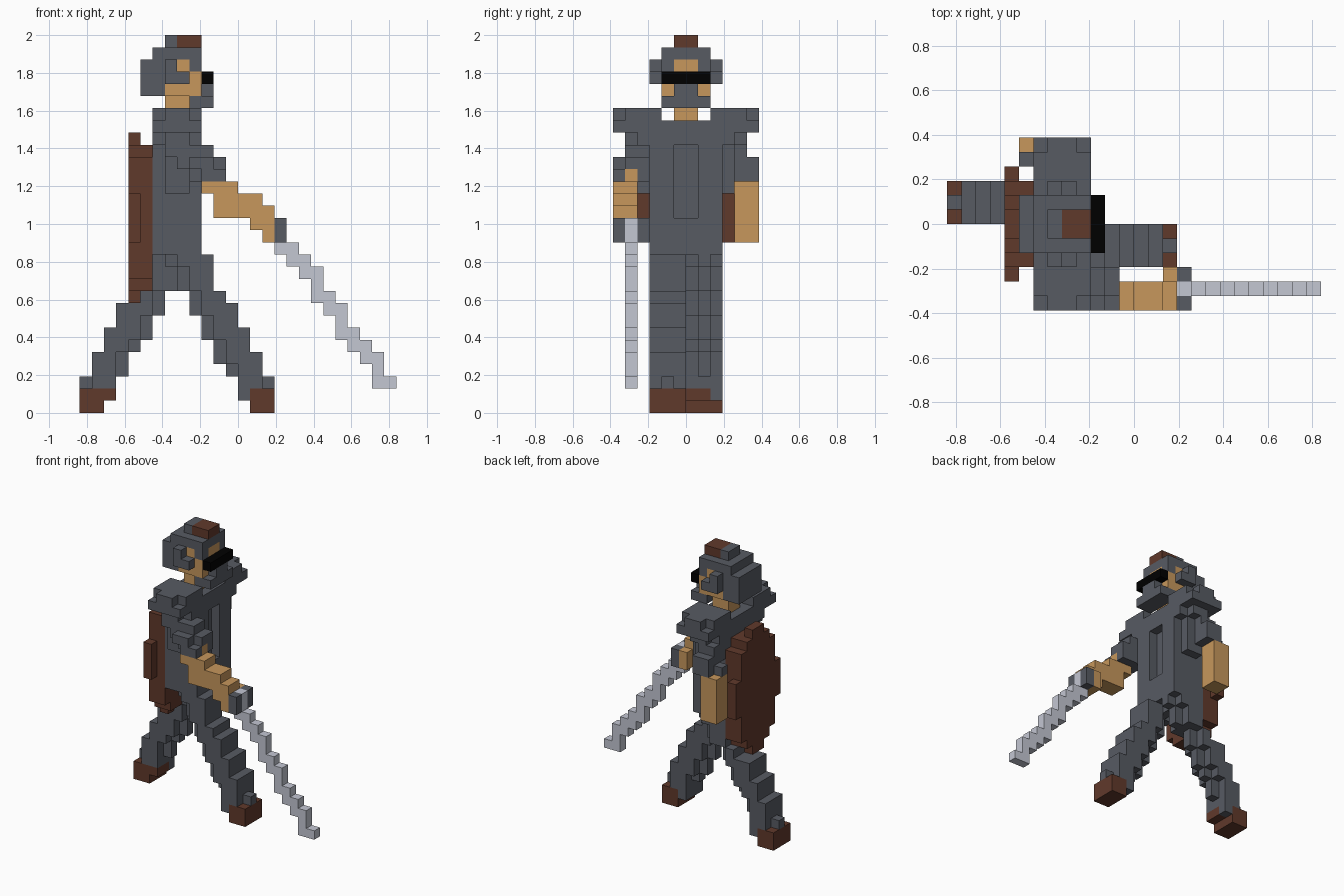
import bpy
import bmesh
from mathutils import Vector

cube = bpy.data.objects.get("Cube")
if cube:
    bpy.data.objects.remove(cube, do_unlink=True)

# Block size: the figure is 31 blocks tall, 26 long and 12 wide
UNIT = 2 / 31
ORIGIN = Vector((-13, -6, 0))

COLOURS = {
    "slate_cloth": (0.096, 0.104, 0.124),
    "skin": (0.57, 0.31, 0.107),
    "brown_leather": (0.118, 0.041, 0.024),
    "steel": (0.55, 0.57, 0.65),
    "black": (0.0, 0.0, 0.0),
}
CLOTH, SKIN, LEATHER, STEEL, BLACK = range(len(COLOURS))

materials = []
for label, rgb in COLOURS.items():
    mat = bpy.data.materials.new(label)
    mat.use_nodes = True
    mat.diffuse_color = (*rgb, 1)
    shader = mat.node_tree.nodes["Principled BSDF"]
    shader.inputs["Base Color"].default_value = (*rgb, 1)
    shader.inputs["Roughness"].default_value = 0.9
    materials.append(mat)

blocks = {}


def span(value):
    """Inclusive block range from a number or a pair."""
    first, last = value if isinstance(value, tuple) else (value, value)
    return range(first, last + 1)


def fill(part, colour, xs, ys, zs):
    for x in span(xs):
        for y in span(ys):
            for z in span(zs):
                blocks[x, y, z] = (part, colour)


def carve(xs, ys, zs):
    for x in span(xs):
        for y in span(ys):
            for z in span(zs):
                blocks.pop((x, y, z), None)


# Round shield on the back: a wide outer disc and a smaller inner one
for y in range(2, 10):
    half = (7, 6, 5, 2)[int(abs(y - 5.5))]
    fill("shield", LEATHER, 4, y, (16 - half, 15 + half))
    if 2 < y < 9:
        half = min(half, 6)
        fill("shield", LEATHER, 5, y, (16 - half, 15 + half))

# Torso: trunk, narrow armpits, shoulders, front recess
fill("torso", CLOTH, (6, 9), (3, 8), (13, 21))
fill("torso", CLOTH, (7, 8), (2, 9), (18, 21))
fill("torso", CLOTH, (6, 9), (2, 9), 22)
fill("torso", CLOTH, (7, 8), (1, 10), 22)
fill("torso", CLOTH, (6, 9), (0, 11), 23)
for side, tip in (((1, 3), 0), ((8, 10), 11)):
    fill("shoulder_pads", CLOTH, (6, 9), side, 24)
    fill("shoulder_pads", CLOTH, (7, 8), tip, 24)
carve(9, (5, 6), (16, 21))


# Striding legs: one span per row, with a ridge along the trailing edge
def leg(part, ys, starts, ends, forward):
    middle = ys[0] + 1
    for z, (start, end) in enumerate(zip(starts, ends)):
        if z < 2:
            fill(part, LEATHER, (start, end), ys, z)
            continue
        fill(part, CLOTH, (start, end), middle, z)
        # The ankle is narrowed at the toe instead of the trailing edge
        trim_start = forward != (z == 2)
        inner = (start + 1, end) if trim_start else (start, end - 1)
        fill(part, CLOTH, inner, ys, z)


leg("right_leg", (3, 5),
    (14, 14, 13, 12, 11, 11, 10, 10, 9, 9, 8, 8, 7),
    (15, 15, 15, 14, 14, 13, 13, 12, 12, 11, 10, 10, 10), True)
fill("right_leg", CLOTH, 13, (3, 5), 1)
leg("left_leg", (6, 8),
    (0, 0, 0, 1, 1, 2, 2, 3, 3, 5, 6, 6, 6),
    (1, 2, 2, 3, 3, 4, 5, 5, 6, 6, 8, 8, 9), False)
fill("left_leg", CLOTH, 2, 8, 1)

# Left arm hanging at the side
fill("left_sleeve", CLOTH, (6, 8), 9, (20, 21))
fill("left_sleeve", CLOTH, (6, 7), 10, (19, 21))
fill("left_sleeve", CLOTH, (6, 7), 11, (19, 20))
fill("left_sleeve", CLOTH, 5, 10, 19)
fill("left_forearm", SKIN, (5, 6), (10, 11), (14, 18))

# Right arm reaching forward
fill("right_sleeve", CLOTH, (7, 10), (1, 2), 21)
for z, inner in ((20, 8), (19, 9)):
    fill("right_sleeve", CLOTH, (inner, 11), (1, 2), z)
    fill("right_sleeve", CLOTH, (inner + 1, 30 - z), 0, z)
fill("right_forearm", SKIN, (10, 11), 1, 19)
for z, xs in ((18, (10, 12)), (17, (11, 14)), (16, (11, 15)), (15, (14, 15))):
    fill("right_forearm", SKIN, xs, (0, 1), z)
fill("right_hand", SKIN, 15, (0, 2), (14, 15))

# Sword: guard and stepped blade
fill("sword_guard", CLOTH, 16, (0, 2), (14, 15))
fill("sword_blade", STEEL, 16, 1, (14, 15))
for step, z in enumerate((13, 12, 11, 9, 8, 6, 5, 4, 2)):
    fill("sword_blade", STEEL, (16 + step, 17 + step), 1, z)
for x, z in ((19, 10), (21, 7), (24, 3)):
    fill("sword_blade", STEEL, x, 1, z)

# Neck, face and beard
fill("neck", SKIN, (7, 8), (5, 6), (24, 25))
fill("face", SKIN, (7, 9), (4, 7), (26, 28))
fill("beard", CLOTH, (9, 10), (4, 7), 25)
fill("beard", CLOTH, 10, (5, 6), 26)

# Hood: back, crown, ear covers and brow corners
fill("hood", CLOTH, (5, 6), (4, 7), (26, 28))
fill("hood", CLOTH, (6, 9), (4, 7), 29)
for outer, inner in ((3, 4), (8, 7)):
    fill("hood", CLOTH, 7, inner, (27, 28))
    fill("hood", CLOTH, 8, inner, 27)
    fill("hood", CLOTH, (7, 8), outer, 27)
    fill("hood", CLOTH, 7, outer, 28)
    fill("hood", CLOTH, 9, inner, 28)
fill("hood", CLOTH, 7, (5, 6), 30)
fill("hood_crest", LEATHER, (8, 9), (5, 6), 30)

# Dark visor over the eyes
fill("visor", BLACK, 10, (4, 7), 27)


# Turn each part's blocks into a clean outer shell
def build(part):
    bm = bmesh.new()
    for cell, (owner, colour) in blocks.items():
        if owner != part:
            continue
        centre = Vector(cell) + Vector((0.5, 0.5, 0.5)) + ORIGIN
        for axis in range(3):
            for sign in (-1, 1):
                normal = Vector((0, 0, 0))
                normal[axis] = sign
                if tuple(int(c + n) for c, n in zip(cell, normal)) in blocks:
                    continue
                u = Vector((0, 0, 0))
                u[(axis + 1) % 3] = 0.5
                v = normal.cross(u)
                corners = (-u - v, u - v, u + v, v - u)
                face = bm.faces.new([
                    bm.verts.new((centre + normal / 2 + c) * UNIT)
                    for c in corners])
                face.material_index = colour
    bmesh.ops.remove_doubles(bm, verts=bm.verts[:], dist=UNIT / 100)
    mesh = bpy.data.meshes.new(part)
    bm.to_mesh(mesh)
    bm.free()
    for mat in materials:
        mesh.materials.append(mat)
    obj = bpy.data.objects.new(part, mesh)
    bpy.context.scene.collection.objects.link(obj)


for part in sorted({owner for owner, _ in blocks.values()}):
    build(part)
